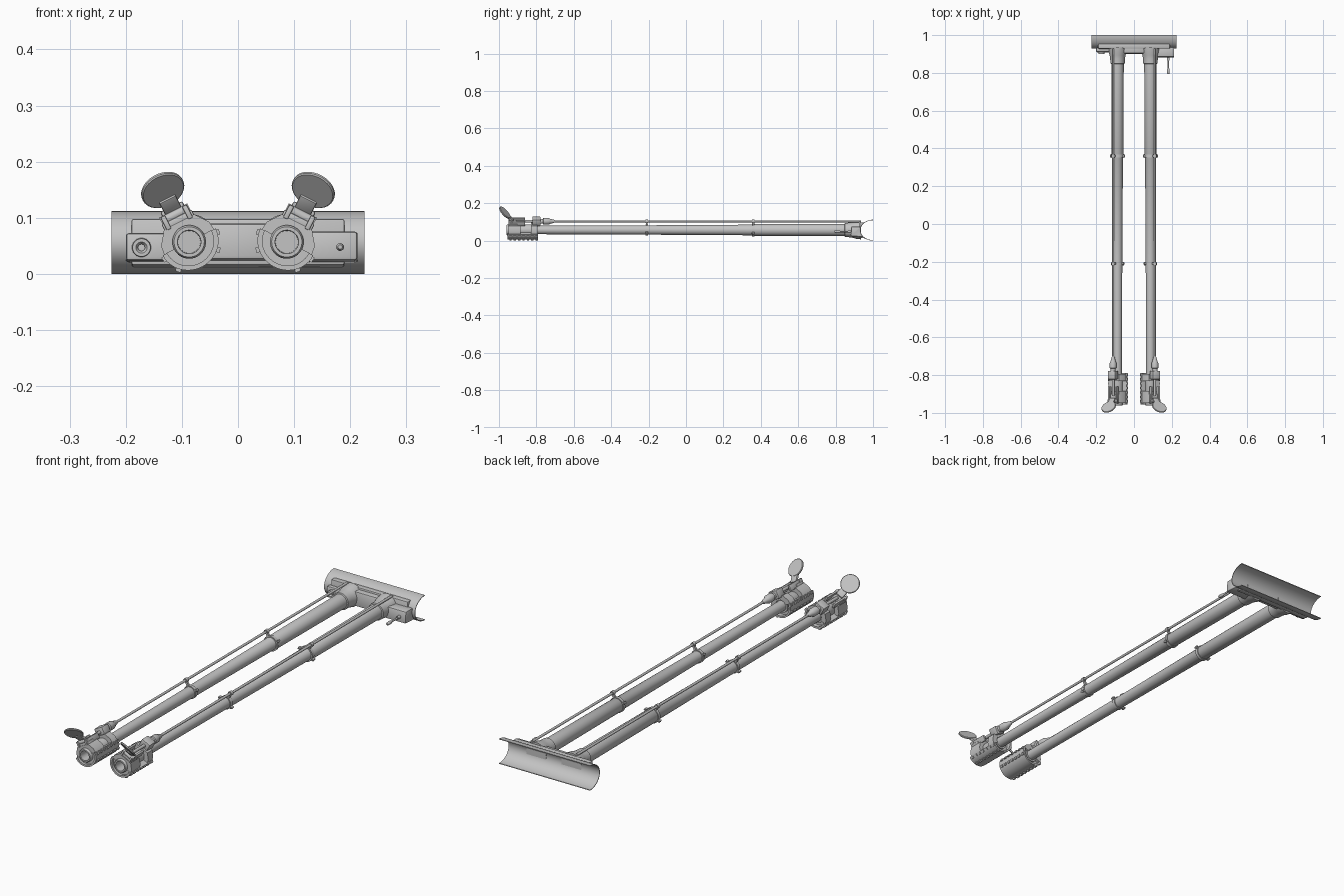
import bpy, bmesh, math
from mathutils import Matrix, Vector

if "Cube" in bpy.data.objects:
    bpy.data.objects.remove(bpy.data.objects["Cube"])

TUBE_X, TUBE_Z, TILT = 0.087, 0.057, math.radians(27)
grey = bpy.data.materials.new("grey_metal")
grey.diffuse_color = (0.55, 0.55, 0.55, 1)
grey.use_nodes = True
grey.node_tree.nodes["Principled BSDF"].inputs["Base Color"].default_value = grey.diffuse_color


def finish(name, bm, matrix=None, bevel=0.0):
    """Turn a bmesh into a smooth-shaded object with sharp edges kept."""
    if matrix is not None:
        bm.transform(matrix)
    bmesh.ops.recalc_face_normals(bm, faces=bm.faces)
    if bevel:
        edges = [e for e in bm.edges if len(e.link_faces) == 2 and e.calc_face_angle() > 0.7]
        bmesh.ops.bevel(bm, geom=edges, offset=bevel, segments=2, profile=0.5, affect='EDGES')
    mesh = bpy.data.meshes.new(name)
    bm.to_mesh(mesh)
    bm.free()
    mesh.materials.append(grey)
    mesh.shade_smooth()
    mesh.set_sharp_from_angle(angle=math.radians(32))
    ob = bpy.data.objects.new(name, mesh)
    bpy.context.collection.objects.link(ob)
    return ob


def lathe(name, profile, matrix=None, sides=32, closed=False):
    """Spin (y, radius) points about the y axis; ends are capped unless closed."""
    bm = bmesh.new()
    rings = []
    for y, r in profile:
        rings.append([bm.verts.new((r * math.cos(2 * math.pi * i / sides), y,
                                    r * math.sin(2 * math.pi * i / sides))) for i in range(sides)])
    pairs = list(zip(rings, rings[1:]))
    if closed:
        pairs.append((rings[-1], rings[0]))
    for a, b in pairs:
        for i in range(sides):
            j = (i + 1) % sides
            bm.faces.new((a[i], a[j], b[j], b[i]))
    if not closed:
        bm.faces.new(rings[0])
        bm.faces.new(rings[-1])
    return finish(name, bm, matrix)


def prism(name, points, a, b, axis, matrix=None, bevel=0.0):
    """Extrude an outline along y (points are x, z) or along x (points are y, z)."""
    bm = bmesh.new()

    def put(p, t):
        return bm.verts.new((p[0], t, p[1]) if axis == 'y' else (t, p[0], p[1]))
    lo, hi = [put(p, a) for p in points], [put(p, b) for p in points]
    for i in range(len(points)):
        j = (i + 1) % len(points)
        bm.faces.new((lo[i], lo[j], hi[j], hi[i]))
    bm.faces.new(lo)
    bm.faces.new(hi)
    return finish(name, bm, matrix, bevel)


def box(name, x, y, z, matrix=None, bevel=0.0):
    pts = [(x[0], z[0]), (x[1], z[0]), (x[1], z[1]), (x[0], z[1])]
    return prism(name, pts, y[0], y[1], 'y', matrix, bevel)


# saddle: a thin trough open to the back, with its curve also shaping the body
def trough(t, off=0.0):
    return (1.0 - (0.07 - off) * math.sin(t), 0.056 + (0.056 - off) * math.cos(t))


ts = [math.pi * i / 32 for i in range(33)]
prism("saddle_trough", [trough(t) for t in ts] + [trough(t, 0.003) for t in reversed(ts)],
      -0.225, 0.225, 'x')


def saddle_block(name, x0, x1, front, z0, z1, bevel):
    steps = [z0 + (z1 - z0) * i / 10 for i in range(11)]
    back = [(trough(math.acos((z - 0.056) / 0.056), 0.0015)[0], z) for z in steps]
    prism(name, [(front + 0.004, z1), (front, z0 + 0.004)] + back, x0, x1, 'x', None, bevel)


saddle_block("saddle_left_wing", -0.2, -0.1, 0.908, 0.02, 0.073, 0.006)
saddle_block("saddle_right_wing", 0.1, 0.213, 0.88, 0.02, 0.076, 0.006)
saddle_block("saddle_upper_web", -0.19, 0.19, 0.925, 0.012, 0.098, 0.004)
saddle_block("saddle_centre_web", -0.06, 0.06, 0.9, 0.022, 0.09, 0.006)

# socket boss on one wing, pull pin on the other
boss = Matrix.Translation((-0.172, 0, 0.047))
lathe("wing_socket", [(0.92, 0.018), (0.9, 0.016), (0.9, 0.010), (0.906, 0.006), (0.92, 0.006)], boss, 24)
pin = Matrix.Translation((0.182, 0, 0.048))
lathe("wing_pin", [(0.89, 0.007), (0.865, 0.007), (0.865, 0.004), (0.825, 0.004), (0.82, 0.007),
                   (0.8, 0.007), (0.793, 0.004)], pin, 16)

for s, side in ((-1, "left"), (1, "right")):
    base = Matrix.Translation((s * TUBE_X, 0, TUBE_Z))
    M = base @ Matrix.Rotation(s * TILT, 4, 'Y')

    def part(label):
        return side + "_" + label

    # main tube, stepping up in thickness to the back, and its flared saddle sleeve
    lathe(part("tube"), [(-0.82, 0.0225), (-0.21, 0.025), (0.36, 0.0285), (0.365, 0.031), (0.87, 0.033)], base)
    lathe(part("saddle_sleeve"), [(0.848, 0.034), (0.85, 0.038), (0.875, 0.039), (0.893, 0.042),
                                  (0.91, 0.047), (0.935, 0.05)], base)

    # control rod with its stepped knob
    R = M @ Matrix.Translation((0, 0, 0.052))
    lathe(part("control_rod"), [(-0.8, 0.0055), (0.93, 0.0055)], R, 12)
    lathe(part("rod_knob"), [(-0.80, 0.013), (-0.765, 0.013), (-0.763, 0.018), (-0.735, 0.018),
                             (-0.728, 0.014), (-0.708, 0.009), (-0.70, 0.006)], R, 24)

    # clamps tying the rod to the tube
    for k, (y, r) in enumerate(((-0.21, 0.025), (0.36, 0.03))):
        c = "_clamp_%d" % (k + 1)
        lathe(part("tube" + c), [(y - 0.007, r - 0.002), (y - 0.007, r + 0.004), (y + 0.007, r + 0.004),
                                 (y + 0.007, r - 0.002)], M, closed=True)
        lathe(part("rod" + c), [(y - 0.007, 0.0095), (y + 0.007, 0.0095)], R, 16)
        box(part("post" + c), (-0.005, 0.005), (y - 0.005, y + 0.005), (r, 0.048), M)
        for d in (-1, 1):
            u0, u1 = sorted((d * r, d * (r + 0.013)))
            box(part("lug" + c), (u0, u1), (y - 0.006, y + 0.006), (-0.005, 0.005), M, 0.0015)
            bolt = M @ Matrix.Translation((d * (r + 0.009), 0, 0))
            lathe(part("bolt" + c), [(y - 0.01, 0.003), (y + 0.01, 0.003)], bolt, 8)

    # head: hollow nose, C-shaped lower shell and chamfered upper housing
    lathe(part("nose_socket"), [(-0.80, 0.030), (-0.955, 0.030), (-0.96, 0.027), (-0.96, 0.021),
                                (-0.905, 0.020)], M)
    arc = [math.pi + math.pi * i / 24 for i in range(25)]
    shell = [(0.05 * math.cos(a), 0.047 * math.sin(a)) for a in arc]
    shell += [(0.028 * math.cos(a), 0.028 * math.sin(a)) for a in reversed(arc)]
    prism(part("head_core"), shell, -0.943, -0.81, 'y', M)
    rim = [(0.053 * math.cos(a), 0.05 * math.sin(a)) for a in arc]
    rim += [(0.044 * math.cos(a), 0.042 * math.sin(a)) for a in reversed(arc)]
    prism(part("head_shell"), rim, -0.955, -0.79, 'y', M)
    housing = [(-0.05, 0), (-0.048, 0.016), (-0.03, 0.04), (0.03, 0.04), (0.048, 0.016), (0.05, 0),
               (0.026, 0), (0.023, 0.014), (0.012, 0.024), (-0.012, 0.024), (-0.023, 0.014), (-0.026, 0)]
    prism(part("head_housing"), housing, -0.948, -0.885, 'y', M)
    prism(part("head_rear_band"), housing, -0.83, -0.795, 'y', M)

    # rows of teeth along both shell edges
    for d in (-1, 1):
        for row in (-8, -42):
            T = M @ Matrix.Rotation(math.radians(-row if d > 0 else row), 4, 'Y')
            for i in range(7):
                y = -0.945 + i * 0.0235
                u0, u1 = sorted((d * 0.046, d * 0.057))
                box(part("shell_tooth"), (u0, u1), (y, y + 0.012), (-0.005, 0.005), T)

    # latch on top of the head
    box(part("latch_base"), (-0.03, 0.03), (-0.945, -0.90), (0.036, 0.05), M, 0.003)
    for d in (-1, 1):
        u0, u1 = sorted((d * 0.017, d * 0.026))
        box(part("latch_cheek"), (u0, u1), (-0.95, -0.86), (0.036, 0.062), M, 0.002)
    lathe(part("latch_link"), [(-0.91, 0.007), (-0.80, 0.007)], R, 16)
    box(part("rod_block"), (-0.022, 0.022), (-0.822, -0.778), (0.034, 0.071), M, 0.004)
    hinge = M @ Matrix.Translation((0, -0.935, 0.054)) @ Matrix.Rotation(math.pi / 2, 4, 'Z')
    lathe(part("latch_hinge"), [(-0.028, 0.009), (0.028, 0.009)], hinge, 16)

    # thumb lever: neck and round paddle leaning forward
    L = M @ Matrix.Translation((0, -0.969, 0.104)) @ Matrix.Rotation(math.radians(-45), 4, 'X')
    box(part("lever_neck"), (-0.016, 0.016), (0.02, 0.066), (-0.008, 0.003), L, 0.002)
    P = L @ Matrix.Rotation(math.pi / 2, 4, 'X')
    lathe(part("lever_paddle"), [(-0.004, 0.038), (-0.002, 0.04), (0.002, 0.04), (0.004, 0.038)], P, 40)
